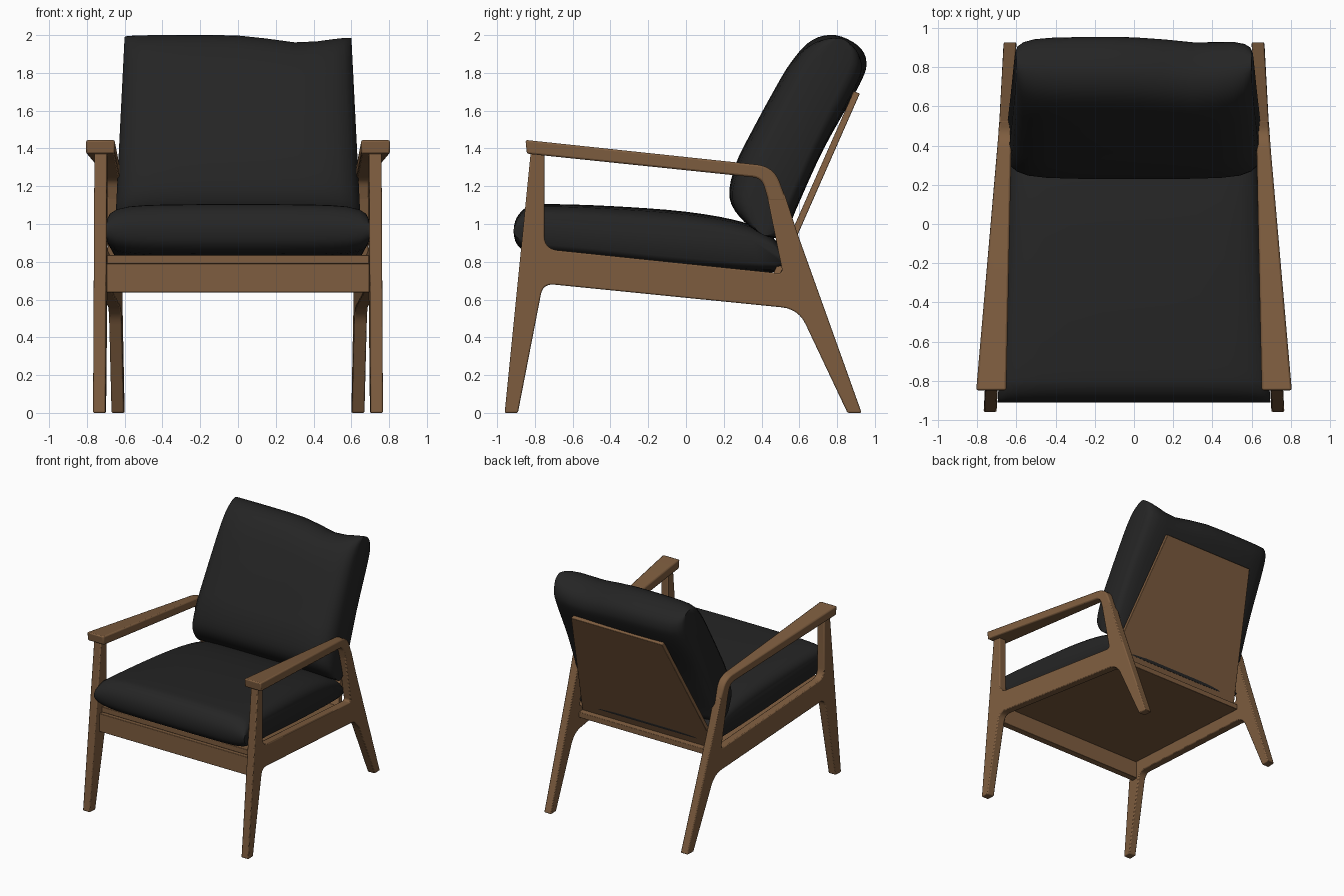
import bpy, bmesh, math
from mathutils import Vector

if "Cube" in bpy.data.objects:
    bpy.data.objects.remove(bpy.data.objects["Cube"])


def material(name, col):
    m = bpy.data.materials.new(name)
    m.diffuse_color = (*col, 1)
    m.use_nodes = True
    m.node_tree.nodes["Principled BSDF"].inputs["Base Color"].default_value = m.diffuse_color
    return m


WOOD = material("walnut wood", (0.21, 0.11, 0.05))
FABRIC = material("black fabric", (0.018, 0.018, 0.018))


def finish(name, bm, mat, bevel=0, angle=35):
    bmesh.ops.recalc_face_normals(bm, faces=bm.faces)
    me = bpy.data.meshes.new(name)
    bm.to_mesh(me)
    bm.free()
    me.materials.append(mat)
    ob = bpy.data.objects.new(name, me)
    bpy.context.collection.objects.link(ob)
    bpy.ops.object.select_all(action='DESELECT')
    ob.select_set(True)
    bpy.context.view_layer.objects.active = ob
    bpy.ops.object.shade_smooth_by_angle(angle=math.radians(angle))
    if bevel:
        mod = ob.modifiers.new("soft edges", 'BEVEL')
        mod.width, mod.segments = bevel, 2
        mod.limit_method, mod.angle_limit = 'ANGLE', math.radians(50)
    return ob


def fillet(pts, n=6):
    """Round the corners of a (y, z, radius) outline."""
    out = []
    for i, (y, z, r) in enumerate(pts):
        p = Vector((y, z))
        if not r:
            out.append(p)
            continue
        a = p + (Vector(pts[i - 1][:2]) - p).normalized() * r
        b = p + (Vector(pts[(i + 1) % len(pts)][:2]) - p).normalized() * r
        for k in range(n + 1):
            t = k / n
            out.append(a * (1 - t) ** 2 + p * 2 * t * (1 - t) + b * t * t)
    return out


def loft(rings):
    bm = bmesh.new()
    vr = [[bm.verts.new(c) for c in ring] for ring in rings]
    for a, b in zip(vr, vr[1:]):
        for i in range(len(a)):
            j = (i + 1) % len(a)
            bm.faces.new((a[i], a[j], b[j], b[i]))
    bm.faces.new(vr[0])
    bm.faces.new(vr[-1])
    return bm


def prism(name, pts, xa, xb, bevel=0):
    """Side outline spanned between x = xa(y, z) and x = xb(y, z)."""
    out = fillet(pts)
    bm = loft([[(f(p.x, p.y), p.x, p.y) for p in out] for f in (xa, xb)])
    return finish(name, bm, WOOD, bevel)


def centre(y):
    """The side frames converge toward the back."""
    return 0.683 - 0.054 * y


def inner(y):
    return centre(y) - 0.033


def arm_half(y):
    t = min(max((y + 0.85) / 1.29, 0), 1)
    return 0.077 + (0.034 - 0.077) * t


# side frames: legs and rail in one outline
FRAME = [(-0.96, 0, 0), (-0.89, 0, 0), (-0.757, 0.685, 0.06), (0.595, 0.55, 0.09),
         (0.855, 0, 0), (0.93, 0, 0), (0.59, 0.95, 0), (0.522, 1.16, 0),
         (0.427, 1.16, 0), (0.513, 0.737, 0.03), (-0.75, 0.868, 0.07),
         (-0.75, 1.38, 0), (-0.822, 1.38, 0)]
# armrests: wide at the front, bent down into the back leg
ARM = [(-0.842, 1.372, 0), (0.402, 1.243, 0.05), (0.436, 1.12, 0), (0.534, 1.12, 0),
       (0.465, 1.305, 0.09), (-0.85, 1.445, 0)]
for s, side in ((1, "right"), (-1, "left")):
    prism("side_frame_" + side, FRAME,
          lambda y, z: s * (centre(y) - 0.033), lambda y, z: s * (centre(y) + 0.033), 0.007)
    prism("armrest_" + side, ARM,
          lambda y, z: s * (centre(y) - arm_half(y)),
          lambda y, z: s * (centre(y) + arm_half(y)), 0.01)

# front apron and sloping seat panel
prism("front_apron", [(-0.845, 0.638, 0), (-0.79, 0.638, 0), (-0.79, 0.785, 0), (-0.845, 0.79, 0)],
      lambda y, z: -inner(y), lambda y, z: inner(y), 0.004)
prism("seat_panel", [(-0.815, 0.79, 0), (0.53, 0.655, 0), (0.53, 0.70, 0), (-0.815, 0.835, 0)],
      lambda y, z: -inner(y), lambda y, z: inner(y), 0.004)


# back panel, narrower toward the top
def back_half(z):
    return 0.622 - (z - 0.70) * 0.202


prism("back_panel", [(0.48, 0.69, 0), (0.92, 1.69, 0), (0.888, 1.703, 0), (0.447, 0.704, 0)],
      lambda y, z: -back_half(z), lambda y, z: back_half(z), 0.004)


# cushions: smooth side profile, thinning to a seam at both sides
def closed_spline(pts, n=4):
    P = [Vector(p) for p in pts]
    out = []
    for i in range(len(P)):
        a, b, c, d = (P[(i + k) % len(P)] for k in (-1, 0, 1, 2))
        for k in range(n):
            t = k / n
            out.append(0.5 * (2 * b + (c - a) * t + (2 * a - 5 * b + 4 * c - d) * t * t
                              + (3 * b - a - 3 * c + d) * t ** 3))
    return out


def cushion(name, pts, a, b, half, sag=lambda u, y, z: (0, 0)):
    a, axis = Vector(a), (Vector(b) - Vector(a)).normalized()
    prof = closed_spline(pts)
    steps = [(0, 1), (0.25, 1), (0.5, 0.99), (0.7, 0.97), (0.84, 0.92), (0.93, 0.82),
             (0.98, 0.68), (1, 0.5)]
    steps = [(-u, t) for u, t in steps[:0:-1]] + steps
    rings = []
    for u, th in steps:
        ring = []
        for p in prof:
            foot = a + axis * (p - a).dot(axis)
            q = foot + (p - foot) * th
            dy, dz = sag(u, q.x, q.y)
            ring.append((u * half(q.x, q.y), q.x + dy, q.y + dz))
        rings.append(ring)
    finish(name, loft(rings), FABRIC, angle=50)


cushion("seat_cushion",
        [(-0.912, 0.95), (-0.898, 1.03), (-0.84, 1.09), (-0.74, 1.105), (-0.4, 1.095),
         (0, 1.065), (0.3, 1.01), (0.46, 0.93), (0.505, 0.83), (0.47, 0.745),
         (0, 0.765), (-0.5, 0.815), (-0.8, 0.842), (-0.885, 0.88)],
        (-0.91, 0.965), (0.5, 0.83), lambda y, z: inner(y) - 0.003)


def back_sag(u, y, z):
    w = min(max((z - 1.3) / 0.6, 0), 1)
    dip = math.exp(-((u - 0.55) / 0.35) ** 2)
    return -0.03 * w * dip, -0.04 * w * dip


cushion("back_cushion",
        [(0.23, 1.14), (0.265, 1.32), (0.36, 1.51), (0.47, 1.71), (0.57, 1.875),
         (0.67, 1.975), (0.79, 2.0), (0.91, 1.945), (0.955, 1.86), (0.92, 1.74),
         (0.73, 1.40), (0.58, 1.07), (0.53, 0.95), (0.44, 0.93), (0.31, 1.01)],
        (0.40, 0.95), (0.84, 2.0),
        lambda y, z: 0.645 - 0.045 * min(max((z - 1.1) / 0.9, 0), 1), back_sag)
